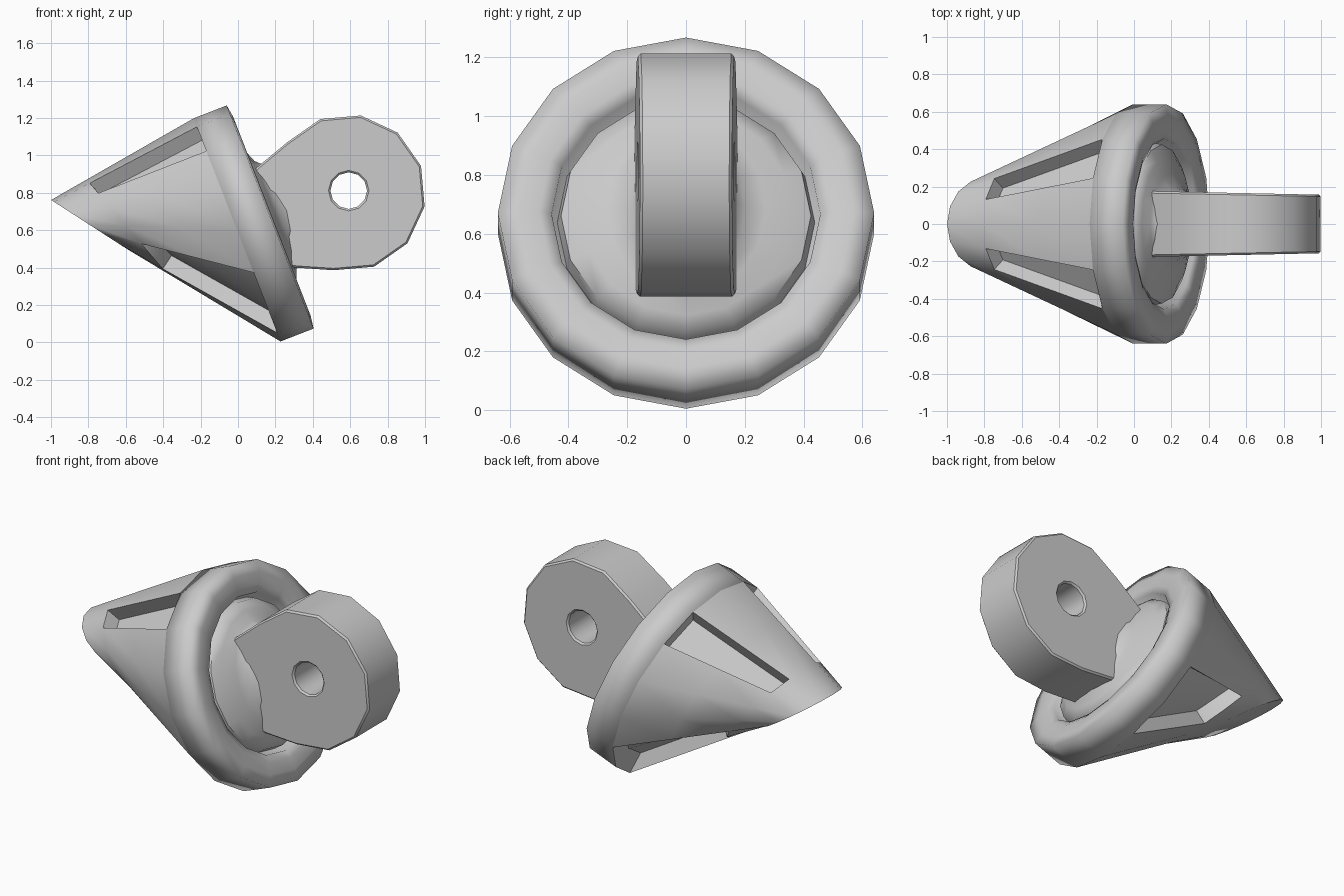
import bpy, bmesh, math
from mathutils import Vector, Matrix

if "Cube" in bpy.data.objects:
    bpy.data.objects.remove(bpy.data.objects["Cube"])

SEG = 16
Y = Vector((0, 1, 0))
AXIS = Vector((0.932, 0, 0.363))      # direction the tilted rim faces
UP = Vector((-0.363, 0, 0.932))       # rim's own "up"
BASE = Vector((-0.005, 0, 0.602))     # centre of the rim's back edge


def ring(c, u, ru, ry):
    return [c + u * (ru * math.cos(2 * math.pi * i / SEG)) + Y * (ry * math.sin(2 * math.pi * i / SEG))
            for i in range(SEG)]


def rim_ring(r, h, ry=None):
    return ring(BASE + AXIS * h, UP, r, ry or r)


def loft(name, rings, smooth, pockets=()):
    bm = bmesh.new()
    vs = [[bm.verts.new(p) for p in r] for r in rings]
    groups = [[] for _ in pockets]
    for k in range(len(vs) - 1):
        for i in range(SEG):
            j = (i + 1) % SEG
            f = bm.faces.new((vs[k][i], vs[k][j], vs[k + 1][j], vs[k + 1][i]))
            for g, strips in zip(groups, pockets):
                if k < len(vs) - 2 and i in strips:
                    g.append(f)
    bm.faces.new(vs[0])
    bm.faces.new(vs[-1])
    bmesh.ops.recalc_face_normals(bm, faces=bm.faces)
    # Sink each pocket into the surface
    for g in groups:
        bmesh.ops.inset_region(bm, faces=g, thickness=0.01, depth=-0.085,
                               use_boundary=True, use_even_offset=True)
    return finish(name, bm, smooth)


def finish(name, bm, smooth):
    me = bpy.data.meshes.new(name)
    bm.to_mesh(me)
    bm.free()
    ob = bpy.data.objects.new(name, me)
    bpy.context.collection.objects.link(ob)
    shade(ob, smooth)
    return ob


def shade(ob, angle):
    bpy.ops.object.select_all(action='DESELECT')
    ob.select_set(True)
    bpy.context.view_layer.objects.active = ob
    bpy.ops.object.shade_smooth_by_angle(angle=math.radians(angle))


# Slanted cone: narrow pockets beside the top rib, wider ones beside the bottom rib
base = rim_ring(0.64, 0)
tip = ring(Vector((-0.795, 0, 0.63)), Vector((-0.84, 0, 0.543)), 0.243, 0.245)
mid = [a.lerp(b, 0.38) for a, b in zip(base, tip)]
neck = [a.lerp(b, 0.75) for a, b in zip(base, tip)]
loft("ribbed_cone", [base, mid, neck, tip], 40,
     pockets=[(1,), (14,), (5, 6), (9, 10)])

# Thick rim with a rounded front lip
profile = [(0.64, 0), (0.64, 0.19), (0.57, 0.2), (0.5, 0.195), (0.457, 0.18), (0.45, 0.1)]
loft("rim", [rim_ring(r, h) for r, h in profile], 95)

# Flared hub set inside a groove, rising past the rim to the wheel
hub = [(0.44, 0.09, 0.44), (0.425, 0.165, 0.425), (0.375, 0.195, 0.36),
       (0.31, 0.22, 0.27), (0.285, 0.245, 0.20), (0.27, 0.29, 0.168)]
loft("hub", [rim_ring(a, h, b) for a, h, b in hub], 50)

# Twelve-sided wheel lug with a through hole, from a filled curve
cx, cz, R = 0.584, 0.8, 0.42
outer = [(cx + R * math.cos(math.radians(a)), cz + R * math.sin(math.radians(a)))
         for a in range(-100, 141, 30)]
outer += [(0.1, 0.935), (0.04, 0.86), (0.2, 0.42), (0.31, 0.4)]
hole = [(0.592 + 0.098 * math.cos(math.pi * i / 6), 0.812 + 0.098 * math.sin(math.pi * i / 6))
        for i in range(12)]
cu = bpy.data.curves.new("wheel_lug", 'CURVE')
cu.dimensions = '2D'
cu.fill_mode = 'BOTH'
cu.extrude = 0.152
cu.bevel_depth = 0.01
cu.bevel_resolution = 0
cu.offset = -0.01
for pts in (outer, hole):
    s = cu.splines.new('POLY')
    s.points.add(len(pts) - 1)
    for p, (x, z) in zip(s.points, pts):
        p.co = (x, z, 0, 1)
    s.use_cyclic_u = True
wheel = bpy.data.objects.new("wheel_lug", cu)
bpy.context.collection.objects.link(wheel)
bpy.ops.object.select_all(action='DESELECT')
wheel.select_set(True)
bpy.context.view_layer.objects.active = wheel
bpy.ops.object.convert(target='MESH')
wheel = bpy.context.view_layer.objects.active
bm = bmesh.new()
bm.from_mesh(wheel.data)
bmesh.ops.remove_doubles(bm, verts=bm.verts, dist=0.0005)
bm.transform(Matrix.Rotation(math.pi / 2, 4, 'X'))
# Slight taper towards the outer end
for v in bm.verts:
    v.co.y *= 1.07 - 0.13 * (v.co.x - 0.2)
bmesh.ops.recalc_face_normals(bm, faces=bm.faces)
bm.to_mesh(wheel.data)
bm.free()
shade(wheel, 42)
